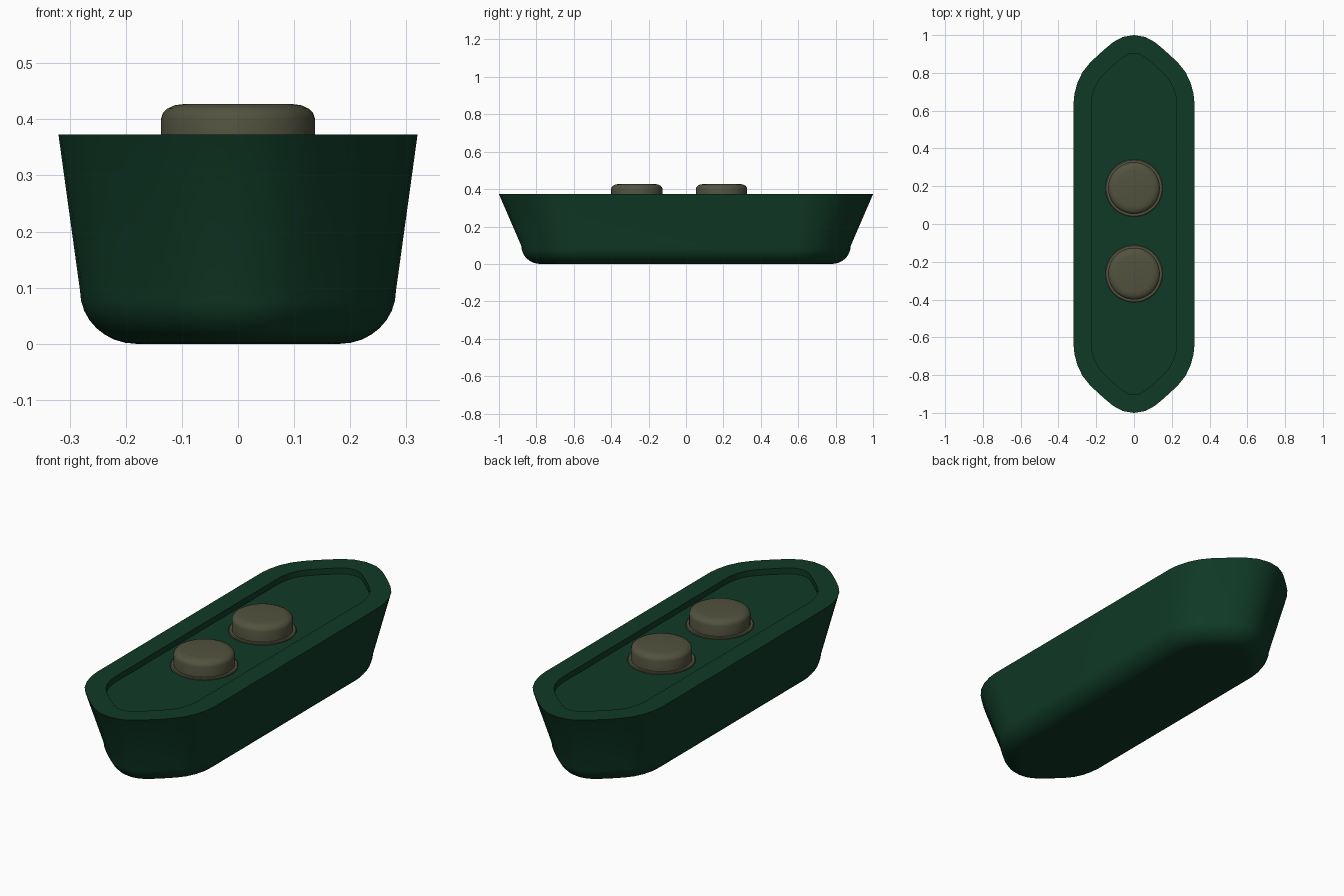
import bpy, bmesh, math
from mathutils import Vector

if "Cube" in bpy.data.objects:
    bpy.data.objects.remove(bpy.data.objects["Cube"])


def material(name, rgb):
    m = bpy.data.materials.new(name)
    m.diffuse_color = (*rgb, 1)
    m.use_nodes = True
    m.node_tree.nodes["Principled BSDF"].inputs["Base Color"].default_value = m.diffuse_color
    return m


green = material("dark green", (0.005, 0.042, 0.020))
olive = material("olive grey", (0.085, 0.085, 0.050))

# One quarter of the rim outline, mirrored to a closed loop
QUARTER = [(0.32, 0.64), (0.315, 0.69), (0.299, 0.75), (0.272, 0.805),
           (0.236, 0.85), (0.195, 0.89), (0.15, 0.93), (0.11, 0.963),
           (0.06, 0.99), (0.0, 1.0)]
top = QUARTER + [(-x, y) for x, y in reversed(QUARTER[:-1])]
OUTLINE = [Vector(p) for p in top + [(-x, -y) for x, y in top]]


def ring(scale, inset):
    """Outline scaled, then moved inwards along its normals."""
    pts = [p * scale for p in OUTLINE]
    n = len(pts)
    out = []
    for i, p in enumerate(pts):
        a = (p - pts[i - 1]).normalized()
        b = (pts[(i + 1) % n] - p).normalized()
        t = (a + b).normalized()
        out.append(p + Vector((-t.y, t.x)) * inset / max(0.5, t.dot(a)))
    return out


def finish(name, bm, mat, angle=35):
    bmesh.ops.recalc_face_normals(bm, faces=bm.faces)
    me = bpy.data.meshes.new(name)
    bm.to_mesh(me)
    bm.free()
    me.materials.append(mat)
    ob = bpy.data.objects.new(name, me)
    bpy.context.collection.objects.link(ob)
    bpy.ops.object.select_all(action='DESELECT')
    ob.select_set(True)
    bpy.context.view_layer.objects.active = ob
    bpy.ops.object.shade_smooth_by_angle(angle=math.radians(angle))
    return ob


def loft(name, rings, mat):
    """Bridge closed rings of points and cap both ends."""
    bm = bmesh.new()
    loops = [[bm.verts.new(p) for p in r] for r in rings]
    for lo, hi in zip(loops, loops[1:]):
        n = len(lo)
        for i in range(n):
            j = (i + 1) % n
            bm.faces.new((lo[i], lo[j], hi[j], hi[i]))
    bm.faces.new(loops[0])
    bm.faces.new(loops[-1])
    return finish(name, bm, mat)


# Hull: rounded bottom, flared sides, flat rim and shallow recessed floor
FLOOR = 0.344
R = 0.095
rings = []
for k in range(9):
    a = math.radians(90 * k / 8)
    rings.append((0.88, 0.1 * (1 - math.sin(a)), R * (1 - math.cos(a))))
rings += [(1, 0, 0.373), (1, 0.095, 0.373), (1, 0.095, FLOOR)]
loft("hull", [[(p.x, p.y, z) for p in ring(s, d)] for s, d, z in rings], green)

# Two round buttons with a thin base flange
PROFILE = [(0.152, FLOOR), (0.152, 0.349), (0.148, 0.352), (0.137, 0.352),
           (0.137, 0.402), (0.134, 0.411), (0.126, 0.419), (0.113, 0.425),
           (0.095, 0.4275)]
SEG = 48
for label, y in (("front_button", -0.263), ("back_button", 0.19)):
    loft(label, [[(r * math.cos(2 * math.pi * i / SEG),
                   y + r * math.sin(2 * math.pi * i / SEG), z)
                  for i in range(SEG)] for r, z in PROFILE], olive)
